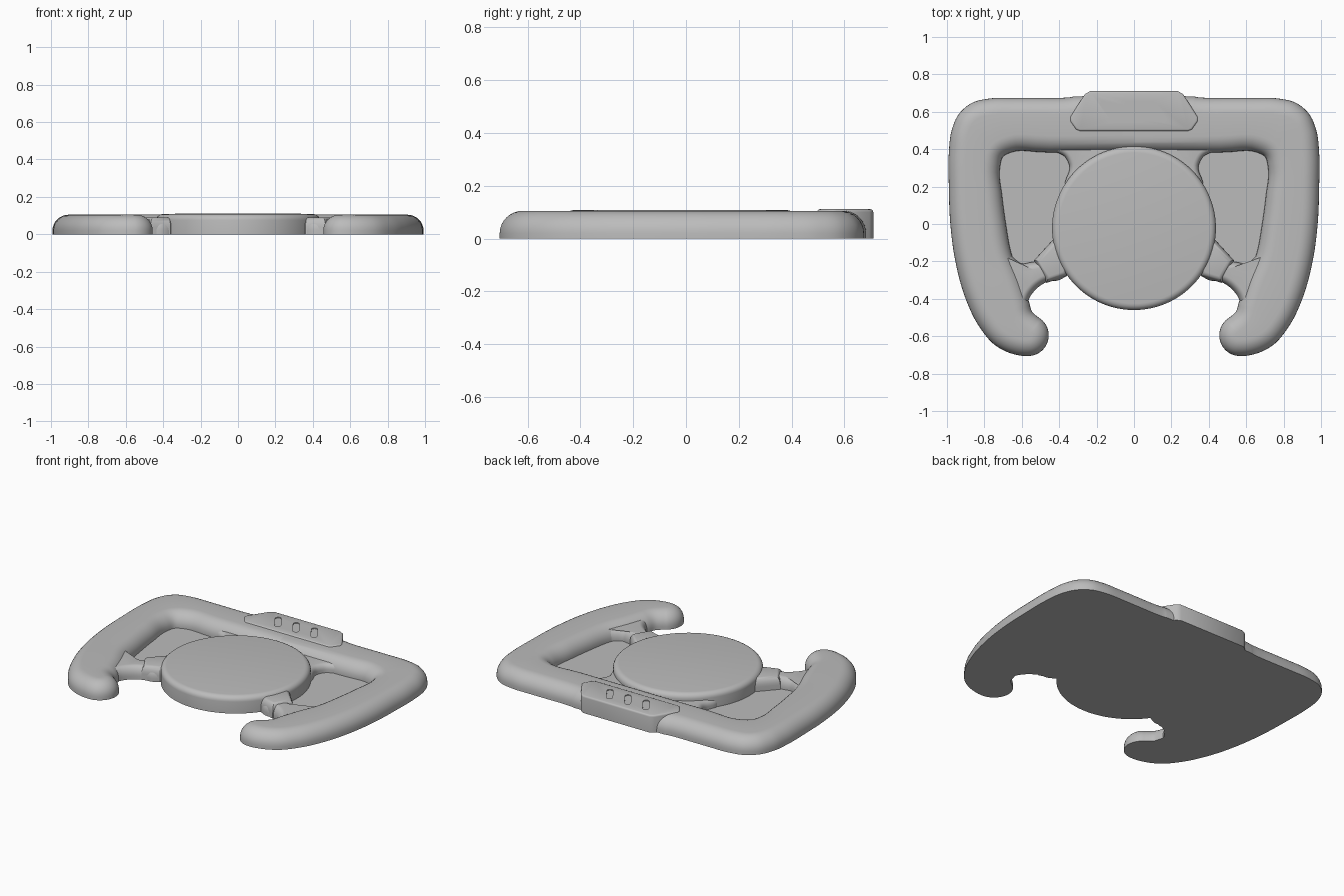
import bpy, bmesh, math
from mathutils import Vector

cube = bpy.data.objects.get("Cube")
if cube:
    bpy.data.objects.remove(cube, do_unlink=True)

GREY = (0.5, 0.5, 0.5, 1)
grey = bpy.data.materials.new("plain_grey")
grey.use_nodes = True
grey.diffuse_color = GREY
grey.node_tree.nodes["Principled BSDF"].inputs["Base Color"].default_value = GREY


def mirrored(half):
    """Close a right-hand half outline with its reflection."""
    return half + [(-x, y) for x, y in reversed(half)]


def smooth(points, steps=6):
    """Closed curve through unevenly spaced points, without overshoot."""
    pts = [Vector(p) for p in points]
    n, out = len(pts), []
    edges = [pts[(i + 1) % n] - pts[i] for i in range(n)]
    slopes = []
    for i in range(n):
        a, b = edges[i - 1], edges[i]
        slopes.append((a.normalized() * b.length + b.normalized() * a.length)
                      / (a.length + b.length))
    for i in range(n):
        e, h = edges[i], edges[i].length
        m0, m1 = slopes[i] * h, slopes[(i + 1) % n] * h
        for s in range(steps):
            t = s / steps
            out.append(pts[i] + t * m0 + t * t * (3 * e - 2 * m0 - m1)
                       + t ** 3 * (m0 + m1 - 2 * e))
    return out


def arc(centre, r, start, end, steps):
    """Points on a circle between two angles in degrees."""
    angles = (math.radians(start + (end - start) * k / steps) for k in range(steps + 1))
    return [(centre[0] + r * math.cos(a), centre[1] + r * math.sin(a)) for a in angles]


def capsule(p, q, r):
    """Round-ended slot outline."""
    ang = math.degrees(math.atan2(q[1] - p[1], q[0] - p[0]))
    return arc(q, r, ang - 90, ang + 90, 8) + arc(p, r, ang + 90, ang + 270, 8)


def inset(points, dist):
    """Move a counter-clockwise outline inward with mitred corners."""
    out, n = [], len(points)
    for i in range(n):
        e1 = (points[i] - points[i - 1]).normalized()
        e2 = (points[(i + 1) % n] - points[i]).normalized()
        n1, n2 = Vector((-e1.y, e1.x)), Vector((-e2.y, e2.x))
        out.append(points[i] + dist * (n1 + n2) / max(0.3, 1 + n1.dot(n2)))
    return out


def add_loft(bm, points, profile, side=1):
    """Stack inset copies of an outline and cap both ends."""
    pts = [Vector((p[0] * side, p[1])) for p in points]
    area = sum(pts[i - 1].cross(pts[i]) for i in range(len(pts)))
    if area < 0:
        pts.reverse()
    rings = [[bm.verts.new((p.x, p.y, z)) for p in inset(pts, d)] for d, z in profile]
    n = len(pts)
    caps = [bm.faces.new(rings[0][::-1]), bm.faces.new(rings[-1])]
    for lo, hi in zip(rings, rings[1:]):
        for i in range(n):
            j = (i + 1) % n
            bm.faces.new((lo[i], lo[j], hi[j], hi[i]))
    bm.normal_update()
    bmesh.ops.triangulate(bm, faces=caps)


def rounded(width, start, top, steps=8, grow=0):
    """Profile with an upright foot and a quarter-round shoulder."""
    angles = [(k * math.pi / 2 / steps) for k in range(steps + 1)]
    return [(-grow, 0)] + [(width * (1 - math.cos(a)) - grow,
                            start + (top - start) * math.sin(a)) for a in angles]


def part(name, outlines, profile, side=1):
    bm = bmesh.new()
    for outline in outlines:
        add_loft(bm, outline, profile, side)
    mesh = bpy.data.meshes.new(name)
    bm.to_mesh(mesh)
    bm.free()
    mesh.materials.append(grey)
    obj = bpy.data.objects.new(name, mesh)
    bpy.context.collection.objects.link(obj)
    return obj


def boolean(obj, cutter, operation):
    cutter.hide_render = True
    mod = obj.modifiers.new("cut", 'BOOLEAN')
    mod.operation, mod.object, mod.solver = operation, cutter, 'EXACT'
    bpy.context.view_layer.objects.active = obj
    bpy.ops.object.modifier_apply(modifier=mod.name)
    bpy.data.objects.remove(cutter, do_unlink=True)


THROUGH = [(0, -0.1), (0, 0.3)]
parts = []

# Rim halves with curled horns, overlapping inside the top bar
outer_edge = [
    (0.28, 0.69), (0.34, 0.678), (0.4, 0.674), (0.5, 0.674),
    (0.64, 0.674), (0.77, 0.671), (0.865, 0.648), (0.935, 0.59),
    (0.975, 0.5), (0.99, 0.38), (0.99, 0.2), (0.982, 0), (0.955, -0.2),
    (0.9, -0.4), (0.83, -0.545), (0.74, -0.65), (0.65, -0.694)]
horn_tip = arc((0.567, -0.595), 0.111, 270, 120, 10)
inner_edge = [
    (0.545, -0.468), (0.56, -0.42), (0.6, -0.3), (0.655, -0.16), (0.685, 0),
    (0.705, 0.15), (0.717, 0.3), (0.7, 0.36), (0.65, 0.385), (0.5, 0.385), (0.25, 0.385)]
curve = smooth(outer_edge + horn_tip + inner_edge)
last = 6 * (len(outer_edge + horn_tip + inner_edge) - 1)
half_rim = [(-0.15, 0.69)] + curve[4:last - 4] + [(-0.15, 0.385)]

# Hub disc
disc = arc((0, -0.022), 0.438, 0, 356.25, 95)
parts.append(part("hub_disc", [disc], rounded(0.035, 0.075, 0.108, 5)))

# Neck joining the hub to the top bar
neck = smooth(mirrored([(0.3, 0.54), (0.42, 0.53), (0.49, 0.48), (0.48, 0.42), (0.43, 0.39),
                        (0.37, 0.36), (0.345, 0.31), (0.37, 0.21), (0.33, 0.1), (0.2, 0.05)]))
parts.append(part("hub_neck", [neck], rounded(0.03, 0.03, 0.065, 5)))

# Thin floor closing the two openings
floor = mirrored([(0.75, 0.45), (0.74, 0.1), (0.68, -0.22), (0.62, -0.27), (0.38, -0.17)])
parts.append(part("floor_panel", [floor], [(0, 0), (0, 0.012)]))

# Outlines of the spokes, collars and ribbed grips
spoke = smooth([(0.42, -0.17), (0.5, -0.195), (0.555, -0.205), (0.6, -0.212), (0.64, -0.185),
                (0.69, -0.13), (0.78, -0.15), (0.82, -0.28), (0.78, -0.42), (0.68, -0.47),
                (0.6, -0.455), (0.57, -0.42), (0.553, -0.385), (0.52, -0.345),
                (0.46, -0.308), (0.4, -0.3), (0.35, -0.26), (0.36, -0.2)])
collar = [(0.535, -0.195), (0.468, -0.315), (0.36, -0.28), (0.3, -0.15), (0.425, -0.075)]
grip_body = curve[36:91] + [(0.45, -0.64), (0.45, 0.64)]
grip_area = [(1.1, 0.47), (0.96, 0.465), (0.88, 0.45), (0.835, 0.41), (0.81, 0.32),
             (0.78, 0.13), (0.72, -0.13), (0.68, -0.32), (0.682, -0.36),
             (0.71, -0.388), (0.78, -0.405), (0.9, -0.432), (1.1, -0.48)]
slots = []
for i, x in enumerate((0.87, 0.86, 0.855, 0.85, 0.835, 0.825, 0.8, 0.77, 0.76)):
    y = 0.355 - 0.0865 * i
    tilt = 0.14 - 0.045 * i
    slots.append(capsule((x, y), (x + 0.35 * math.cos(tilt), y + 0.35 * math.sin(tilt)), 0.015))

# Both sides
for label, side in (("left", 1), ("right", -1)):
    parts.append(part(label + "_rim", [half_rim], rounded(0.088, 0.02, 0.105), side))
    parts.append(part(label + "_spoke", [spoke], rounded(0.04, 0.02, 0.08), side))
    parts.append(part(label + "_collar", [collar], rounded(0.03, 0.04, 0.09, 5), side))
    grip = part(label + "_grip", [grip_body], rounded(0.088, 0.02, 0.11, 8, 0.01), side)
    boolean(grip, part("grip_cutter", [grip_area], THROUGH, side), 'INTERSECT')
    boolean(grip, part("slot_cutter", slots, THROUGH, side), 'DIFFERENCE')
    parts.append(grip)

# Top panel with three slanted slots
plate = mirrored([(0.29, 0.497), (0.31, 0.505), (0.342, 0.55), (0.342, 0.572),
                  (0.262, 0.695), (0.235, 0.71)])
panel = part("top_panel", [plate], rounded(0.01, 0.1, 0.111, 3))
marks = [capsule((x - 0.026, 0.642), (x + 0.026, 0.563), 0.018) for x in (-0.137, -0.008, 0.121)]
boolean(panel, part("mark_cutter", marks, [(0, 0.1055), (0, 0.2)]), 'DIFFERENCE')
parts.append(panel)

# Soft shading with crisp edges
bpy.ops.object.select_all(action='DESELECT')
for obj in parts:
    obj.select_set(True)
bpy.context.view_layer.objects.active = parts[0]
bpy.ops.object.shade_smooth_by_angle(angle=math.radians(35))
